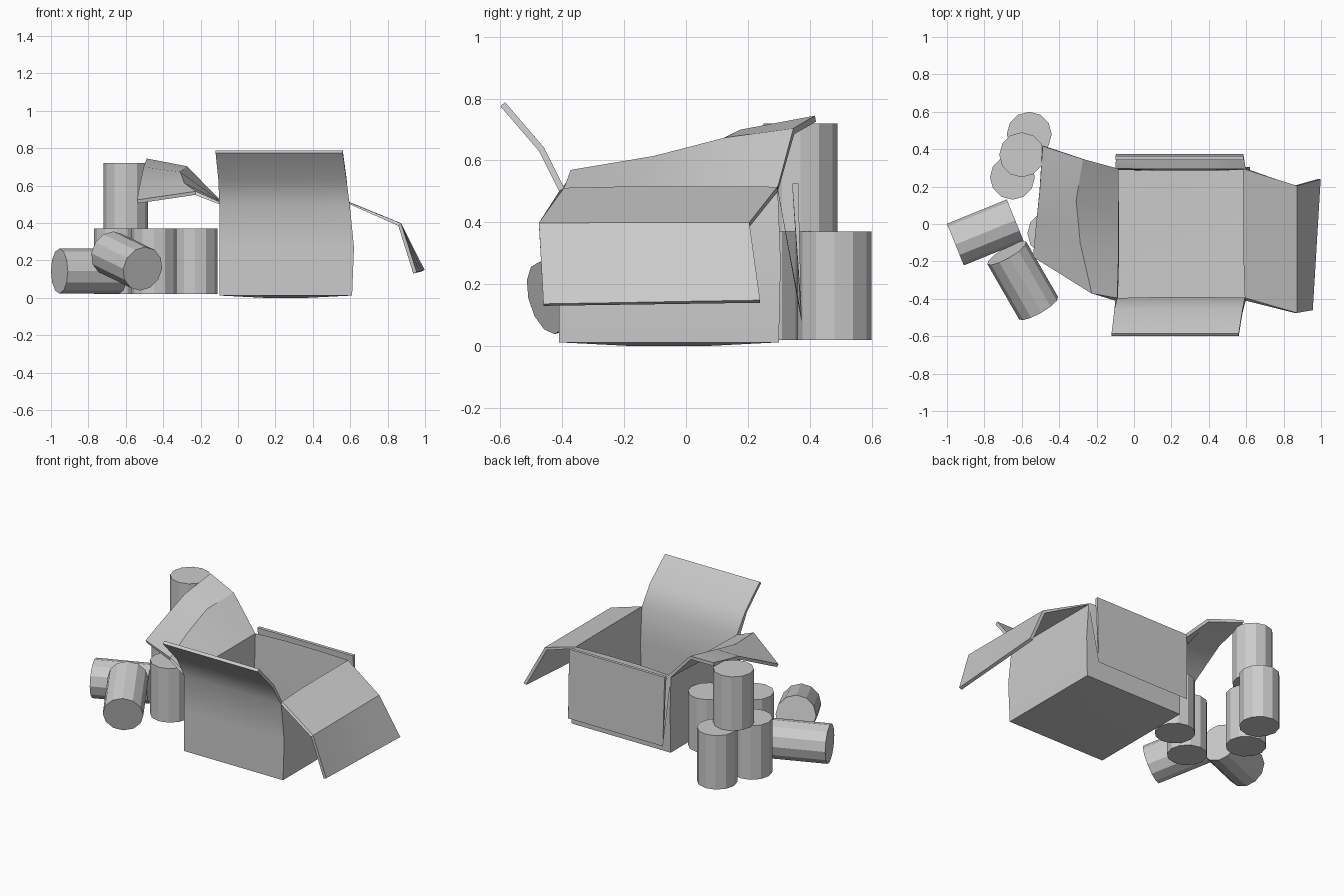
import bpy, bmesh, math
from mathutils import Vector

if "Cube" in bpy.data.objects:
    bpy.data.objects.remove(bpy.data.objects["Cube"])

N = 3  # segments across each cardboard side


def row(*pts):
    """Row of N+1 points: two end points are interpolated, full rows pass through."""
    pts = [Vector(p) for p in pts]
    if len(pts) == 2:
        return [pts[0].lerp(pts[1], i / N) for i in range(N + 1)]
    return pts


def add_strip(bm, rows):
    vs = [[bm.verts.new(p) for p in r] for r in rows]
    for a, b in zip(vs, vs[1:]):
        for j in range(N):
            bm.faces.new((a[j], a[j + 1], b[j + 1], b[j]))


# Corners at floor, mid height and rim, counter-clockwise from front left
def ring(x0, x1, y0, y1, z):
    return [(x0, y0, z), (x1, y0, z), (x1, y1, z), (x0, y1, z)]


levels = [ring(-.10, .61, -.41, .30, .012),
          ring(-.10, .62, -.412, .306, .27),
          ring(-.10, .597, -.41, .297, .50)]

# Fold rows beyond the rim for each side: front, right, back, left
flaps = [
    [row((-.105, -.475, .63), (.58, -.475, .63)),
     row((-.12, -.60, .775), (.56, -.60, .775))],
    [row((.857, -.475, .385), (.857, .205, .385)),
     row((.937, -.46, .13), (.98, .24, .14))],
    [row((.585, .373, .08), (-.095, .373, .08)),
     row((.585, .363, .525), (-.10, .363, .525))],
    [row((-.28, .35, .685), (-.315, .13, .655), (-.29, -.10, .595), (-.23, -.37, .55)),
     row((-.49, .42, .725), (-.505, .18, .68), (-.52, .01, .595), (-.535, -.17, .505))],
]

# Open cardboard box: floor, walls and bent flaps in one thickened sheet
bm = bmesh.new()
c = levels[0]
floor = []
for i in range(N + 1):
    t = i / N
    r = row(Vector(c[3]).lerp(Vector(c[0]), t), Vector(c[2]).lerp(Vector(c[1]), t))
    if 0 < i < N:
        for p in r[1:-1]:
            p.z = 0
    floor.append(r)
add_strip(bm, [list(r) for r in reversed(floor)][::-1])
for s in range(4):
    add_strip(bm, [row(l[s], l[(s + 1) % 4]) for l in levels] + flaps[s])
bmesh.ops.remove_doubles(bm, verts=bm.verts, dist=.001)
mesh = bpy.data.meshes.new("cardboard_box")
bm.to_mesh(mesh)
bm.free()
box = bpy.data.objects.new("cardboard_box", mesh)
bpy.context.collection.objects.link(box)
sol = box.modifiers.new("thickness", 'SOLIDIFY')
sol.thickness = .02
sol.offset = -1
bpy.context.view_layer.objects.active = box
box.select_set(True)
bpy.ops.object.modifier_apply(modifier="thickness")
bpy.ops.object.shade_smooth_by_angle(angle=math.radians(30))


# Cans: twelve-sided cylinders between two end centres
def can(name, a, b, r=.12):
    a, b = Vector(a), Vector(b)
    d = b - a
    bpy.ops.mesh.primitive_cylinder_add(vertices=12, radius=r, depth=d.length,
                                        location=(a + b) / 2,
                                        rotation=d.to_track_quat('Z', 'Y').to_euler())
    bpy.context.object.name = name


standing = [(-.56, .48, .02), (-.65, .25, .02), (-.23, .10, .02), (-.45, -.05, .02),
            (-.60, .37, .37)]
for i, (x, y, z) in enumerate(standing):
    can(f"standing_can_{i + 1}", (x, y, z), (x, y, z + .35))
can("lying_can", (-.955, -.11, .143), (-.635, .02, .143))
can("leaning_can", (-.51, -.45, .155), (-.68, -.155, .238))
